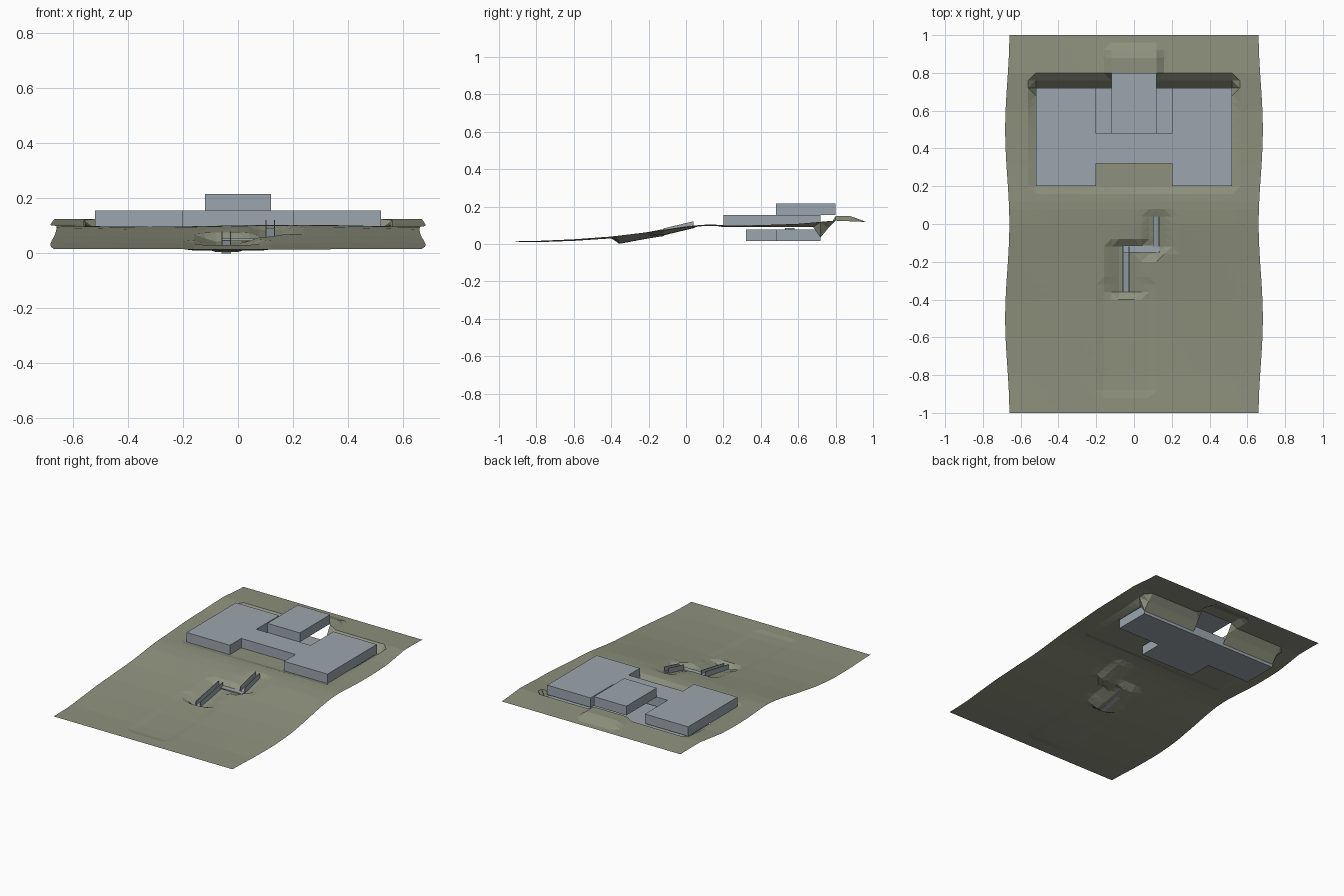
import bpy
import bmesh
import math

old = bpy.data.objects.get("Cube")
if old:
    bpy.data.objects.remove(old, do_unlink=True)


def material(name, r, g, b):
    m = bpy.data.materials.new(name)
    m.use_nodes = True
    m.diffuse_color = (r, g, b, 1)
    bsdf = next(n for n in m.node_tree.nodes if n.type == 'BSDF_PRINCIPLED')
    bsdf.inputs["Base Color"].default_value = (r, g, b, 1)
    return m


concrete = material("blue_grey_concrete", 0.33, 0.38, 0.42)
earth = material("olive_earth", 0.27, 0.285, 0.205)


def finish(bm, name, mat):
    mesh = bpy.data.meshes.new(name)
    bm.to_mesh(mesh)
    bm.free()
    mesh.materials.append(mat)
    obj = bpy.data.objects.new(name, mesh)
    bpy.context.collection.objects.link(obj)
    return obj


def prism(name, outline, offset, mat=concrete):
    """Extrude a closed 3D outline by an offset."""
    bm = bmesh.new()
    face = bm.faces.new([bm.verts.new(p) for p in outline])
    out = bmesh.ops.extrude_face_region(bm, geom=[face])
    moved = [v for v in out["geom"] if isinstance(v, bmesh.types.BMVert)]
    bmesh.ops.translate(bm, vec=offset, verts=moved)
    bmesh.ops.recalc_face_normals(bm, faces=bm.faces)
    return finish(bm, name, mat)


def storey(name, right_half, z0, z1):
    """Storey whose plan is mirrored about x = 0."""
    plan = right_half + [(-x, y) for x, y in reversed(right_half)]
    return prism(name, [(x, y, z0) for x, y in plan], (0, 0, z1 - z0))


def lerp(a, b, t):
    t = min(1, max(0, t))
    return a + (b - a) * t


# Building storeys
WING, CORE = 0.52, 0.2
storey("basement", [(CORE, 0.32), (CORE, 0.48), (WING, 0.48), (WING, 0.72)], 0.015, 0.077)
storey("main_floor", [(CORE, 0.32), (CORE, 0.2), (WING, 0.2), (WING, 0.72),
                      (CORE, 0.72), (CORE, 0.48)], 0.092, 0.155)
storey("upper_floor", [(0.12, 0.48), (0.12, 0.8)], 0.155, 0.216)

# Small steps in the two side courts
for side, x in (("left", 0.12), ("right", -0.2)):
    prism(side + "_court_step", [(x, 0.53, 0.076), (x + 0.08, 0.53, 0.076),
                                 (x + 0.08, 0.58, 0.076), (x, 0.58, 0.076)], (0, 0, 0.008))


# Outdoor stair: two sloped channels joined by a landing
def flight(name, x0, x1, y0, z0, y1, z1):
    def slope(part, x, width, low, high):
        prism(name + part, [(x, y0, z0 + low), (x, y1, z1 + low),
                            (x, y1, z1 + high), (x, y0, z0 + high)], (width, 0, 0))
    slope("_ramp", x0, x1 - x0, -0.006, 0)
    for part, x in (("_right_wall", x0), ("_left_wall", x1 - 0.004)):
        slope(part, x, 0.004, -0.006, 0.029)


flight("lower_flight", -0.06, -0.025, -0.36, 0.006, -0.12, 0.05)
flight("upper_flight", 0.1, 0.135, -0.12, 0.054, 0.04, 0.092)
prism("landing", [(-0.06, -0.15, 0.046), (0.135, -0.15, 0.046),
                  (0.135, -0.115, 0.046), (-0.06, -0.115, 0.046)], (0, 0, 0.007))

# Terrain
PROFILE = [(-1, .016), (-.8, .015), (-.6, .023), (-.4, .037), (-.2, .06),
           (0, .09), (.1, .1), (.3, .1), (.6, .108), (.8, .125), (1, .116)]


def ground(x, y):
    z = PROFILE[-1][1]
    for (ya, za), (yb, zb) in zip(PROFILE, PROFILE[1:]):
        if ya <= y <= yb:
            z = lerp(za, zb, (y - ya) / (yb - ya))
            break
    ax = abs(x)
    # shallow path bed and gentle rolling sides
    if -0.92 < y < -0.3 and -0.2 < x < 0.1:
        z -= 0.005
    z += 0.004 * math.sin(6 * x + 3 * y) * (1 - abs(y))
    # cuttings around the stair
    if -0.38 < y < -0.1:
        z = lerp(min(z, lerp(0.004, 0.042, (y + 0.36) / 0.24)), z, (abs(x + 0.04) - 0.04) / 0.08)
    if -0.13 < y < 0.05:
        z = lerp(min(z, lerp(0.046, 0.084, (y + 0.12) / 0.16)), z, (abs(x - 0.12) - 0.03) / 0.06)
    if -0.17 < y < -0.09 and -0.08 < x < 0.15:
        z = min(z, 0.045)
    # ground under and behind the building
    if ax < 0.53 and 0.19 < y < 0.73:
        z = min(z, 0.09)
    if ax < 0.13 and y > 0.78:
        z = max(z, lerp(0.148, z, (y - 0.88) / 0.08))
    elif ax < 0.53 and 0.7 < y < 0.82:
        z = lerp(0.035, z, (y - 0.72) / 0.07)
    return z


def removed(c):
    ax = abs(c.x)
    return ((ax < 0.52 and 0.48 < c.y < 0.72) or (ax < 0.2 and 0.4 < c.y < 0.48)
            or (ax < 0.12 and 0.72 < c.y < 0.8))


STEP, NX, NY = 0.04, 34, 50
bm = bmesh.new()
rows = []
for j in range(NY + 1):
    y = -1 + j * STEP
    row = []
    for i in range(NX + 1):
        x = -0.68 + i * STEP
        z = ground(x, y)
        if i in (0, NX):
            x = math.copysign(0.671 - 0.011 * math.cos(2 * math.pi * y), x)
        row.append(bm.verts.new((x, y, z)))
    rows.append(row)
for a, b in zip(rows, rows[1:]):
    for i in range(NX):
        bm.faces.new((a[i], a[i + 1], b[i + 1], b[i]))
# opening for the building
holes = [f for f in bm.faces if removed(f.calc_center_median())]
bmesh.ops.delete(bm, geom=holes, context='FACES')
bmesh.ops.triangulate(bm, faces=bm.faces)
finish(bm, "terrain", earth)
